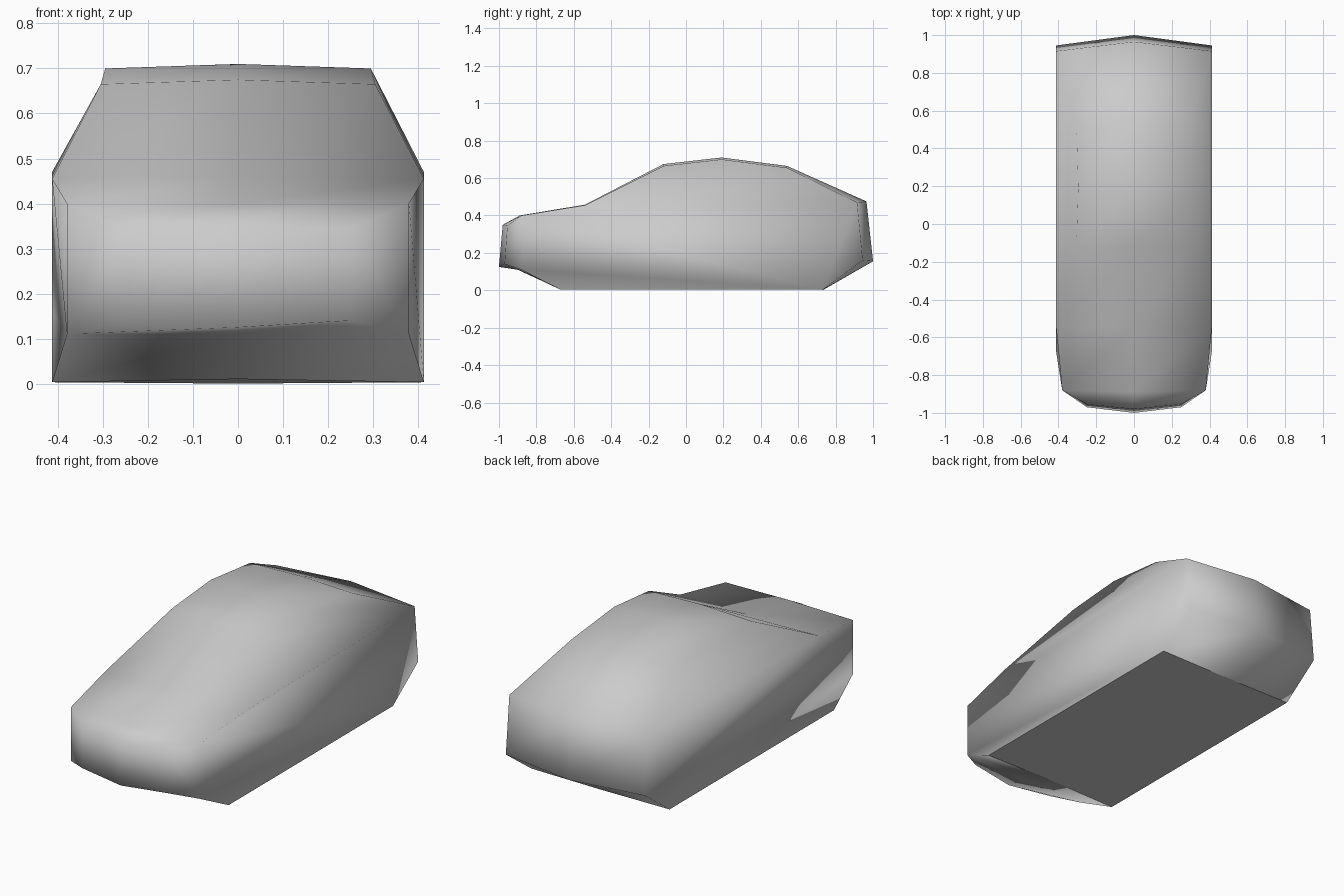
import bpy
import bmesh

cube = bpy.data.objects.get("Cube")
if cube:
    bpy.data.objects.remove(cube, do_unlink=True)

paint = bpy.data.materials.new("light grey paint")
paint.use_nodes = True
paint.diffuse_color = (0.6, 0.6, 0.6, 1)
paint.node_tree.nodes["Principled BSDF"].inputs["Base Color"].default_value = (0.6, 0.6, 0.6, 1)

# Body rows around the side profile: (centre y, z), (edge half width, y, z)
rows = {
    "floor_front": ((-0.67, 0.01), (0.413, -0.67, 0.003)),
    "chin": ((-0.90, 0.11), (0.38, -0.88, 0.11)),
    "nose_low": ((-1.0, 0.125), (0.25, -0.97, 0.14)),
    "nose_top": ((-0.98, 0.35), (0.25, -0.955, 0.345)),
    "hood_front": ((-0.89, 0.40), (0.38, -0.88, 0.40)),
    "cowl": ((-0.54, 0.458), (0.413, -0.54, 0.455)),
    "roof_front": ((-0.12, 0.675), (0.305, -0.12, 0.665)),
    "roof_mid": ((0.19, 0.71), (0.295, 0.19, 0.70)),
    "roof_rear": ((0.54, 0.665), (0.305, 0.54, 0.655)),
    "tail_top": ((0.965, 0.475), (0.413, 0.915, 0.47)),
    "tail_low": ((1.0, 0.155), (0.413, 0.945, 0.16)),
    "floor_rear": ((0.73, 0.0), (0.413, 0.73, 0.003)),
}

bm = bmesh.new()
ring = {}
for name, ((cy, cz), (w, ey, ez)) in rows.items():
    ring[name] = [bm.verts.new(p) for p in ((-w, ey, ez), (0, cy, cz), (w, ey, ez))]

# Wrap the skin over the profile, one strip each side of the centre line
names = list(rows)
for a, b in zip(names, names[1:]):
    for i in (0, 1):
        bm.faces.new((ring[a][i], ring[a][i + 1], ring[b][i + 1], ring[b][i]))

# Side panels: nose cheek, lower flank and cabin side
panels = [
    names[1:5],
    ["floor_front", "chin", "hood_front", "cowl", "tail_top", "tail_low", "floor_rear"],
    names[5:10],
]
for panel in panels:
    for i in (0, 2):
        bm.faces.new([ring[n][i] for n in panel])

# Flat underside
front, rear = ring["floor_front"], ring["floor_rear"]
under = bm.faces.new(front + rear[::-1])

bmesh.ops.recalc_face_normals(bm, faces=bm.faces)
for face in bm.faces:
    face.smooth = True
for edge in under.edges:
    edge.smooth = False

mesh = bpy.data.meshes.new("car_body")
bm.to_mesh(mesh)
bm.free()
mesh.materials.append(paint)
body = bpy.data.objects.new("car_body", mesh)
bpy.context.collection.objects.link(body)
